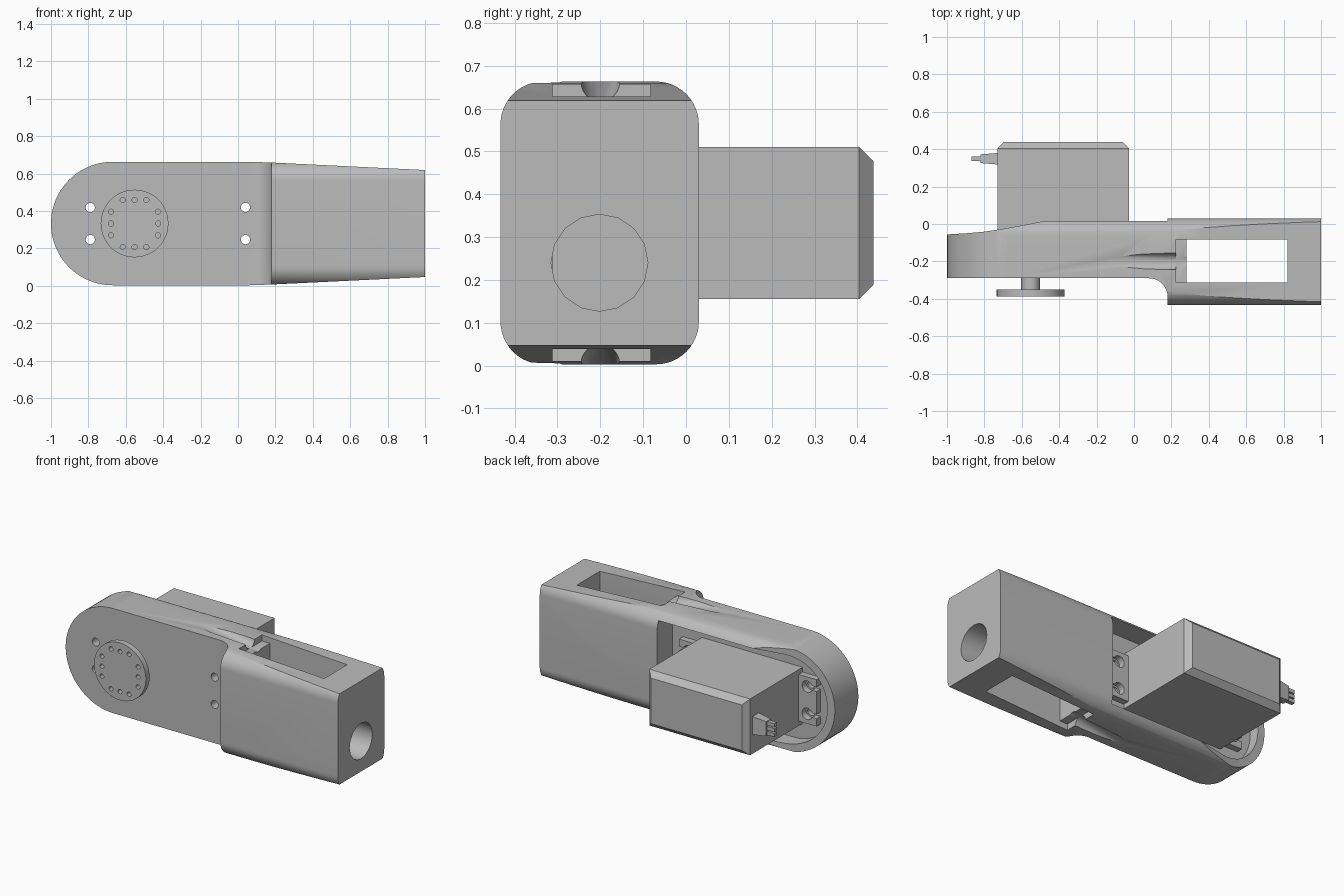
import bpy, bmesh, math
from mathutils import Vector

if "Cube" in bpy.data.objects:
    bpy.data.objects.remove(bpy.data.objects["Cube"])

grey = bpy.data.materials.new("plain grey")
grey.diffuse_color = (0.5, 0.5, 0.5, 1)
grey.use_nodes = True
grey.node_tree.nodes["Principled BSDF"].inputs["Base Color"].default_value = grey.diffuse_color
MID = 0.333


def to3d(a, b, c, axis):
    """Place profile point (a, b) at depth c along the axis."""
    return {'x': (c, a, b), 'y': (a, c, b), 'z': (a, b, c)}[axis]


def prisms(name, profiles, axis, lo, hi):
    """Extrude one or more closed profiles along an axis."""
    bm = bmesh.new()
    for pts in profiles:
        face = bm.faces.new([bm.verts.new(to3d(a, b, lo, axis)) for a, b in pts])
        ext = bmesh.ops.extrude_face_region(bm, geom=[face])
        move = Vector(to3d(0, 0, hi - lo, axis))
        bmesh.ops.translate(bm, vec=move, verts=[v for v in ext['geom'] if isinstance(v, bmesh.types.BMVert)])
    bmesh.ops.recalc_face_normals(bm, faces=bm.faces)
    me = bpy.data.meshes.new(name)
    bm.to_mesh(me)
    bm.free()
    me.materials.append(grey)
    ob = bpy.data.objects.new(name, me)
    bpy.context.collection.objects.link(ob)
    return ob


def box(name, x0, x1, y0, y1, z0, z1):
    return prisms(name, [rect(x0, x1, y0, y1)], 'z', z0, z1)


def rect(a0, a1, b0, b1):
    return [(a0, b0), (a1, b0), (a1, b1), (a0, b1)]


def arc(ca, cb, r, start, end, n):
    return [(ca + r * math.cos(math.radians(start + (end - start) * i / n)),
             cb + r * math.sin(math.radians(start + (end - start) * i / n))) for i in range(n + 1)]


def circle(ca, cb, r, n):
    return arc(ca, cb, r, 0, 360, n)[:-1]


def boolean(ob, tool, op='DIFFERENCE'):
    mod = ob.modifiers.new("cut", 'BOOLEAN')
    mod.object, mod.operation, mod.solver = tool, op, 'EXACT'
    bpy.context.view_layer.objects.active = ob
    bpy.ops.object.modifier_apply(modifier=mod.name)
    bpy.data.objects.remove(tool)


def bevel_face(ob, axis, value, width):
    """Chamfer the rim of the face lying at the given coordinate."""
    bm = bmesh.new()
    bm.from_mesh(ob.data)
    edges = [e for e in bm.edges if all(abs(v.co[axis] - value) < 1e-4 for v in e.verts)]
    bmesh.ops.bevel(bm, geom=edges, offset=width, segments=1, affect='EDGES')
    bm.to_mesh(ob.data)
    bm.free()


# Link housing: plan, side outline and rounded cross-section intersected
plan = ([(-1, -0.29), (0.08, -0.29)] + arc(0.08, -0.39, 0.1, 90, 0, 12)[1:]
        + [(0.18, -0.433), (1, -0.433), (1, 0.033), (-0.44, 0.033), (-0.47, 0.018),
           (-0.58, -0.004), (-0.7, -0.026), (-0.8, -0.041), (-0.9, -0.05), (-1, -0.056)])
housing = prisms("link_housing", [plan], 'z', -0.05, 0.72)
outline = arc(-0.67, MID, 0.33, 90, 270, 40) + [(0.06, 0.003), (0.18, 0.007), (1, 0.047),
                                              (1, 0.619), (0.18, 0.659), (0.06, 0.663)]
boolean(housing, prisms("outline", [outline], 'y', -0.6, 0.2), 'INTERSECT')
section = (arc(-0.07, 0.563, 0.1, 0, 90, 12) + arc(-0.333, 0.563, 0.1, 90, 180, 12)
           + arc(-0.333, 0.103, 0.1, 180, 270, 12) + arc(-0.07, 0.103, 0.1, 270, 360, 12))
boolean(housing, prisms("section", [section], 'x', -1.2, 1.2), 'INTERSECT')

# Open motor tray in the back
tray = arc(-0.67, MID, 0.28, 90, 270, 40) + [(0.18, MID - 0.28), (0.18, MID + 0.28)]
boolean(housing, prisms("tray", [tray], 'y', -0.12, 0.3))

# Through window, end hole and mounting holes
boolean(housing, box("window", 0.28, 0.82, -0.312, -0.083, -0.2, 0.9))
boolean(housing, prisms("end_hole", [circle(-0.202, 0.24, 0.113, 16)], 'x', 0.7, 1.2))
mounts = [(x, z) for x in (-0.79, 0.04) for z in (0.247, 0.419)]
boolean(housing, prisms("mount_holes", [circle(x, z, 0.025, 20) for x, z in mounts], 'y', -0.5, 0.1))

# Cable ledge and sloping round groove, mirrored top and bottom
for s in (1, -1):
    z0, z1 = sorted((MID + s * 0.285, MID + s * 0.5))
    boolean(housing, box("ledge", 0.225, 0.29, -0.312, -0.083, z0, z1))
    groove = prisms("groove", [circle(-0.2, 0, 0.045, 24)], 'x', -0.3, 0.3)
    for v in groove.data.vertices:
        v.co.z = MID + s * (v.co.z + 0.345 - 0.13 * (v.co.x - 0.1))
    if s < 0:
        groove.data.flip_normals()
    boolean(housing, groove)

# Motor case with chamfered back
motor = box("motor_case", -0.73, -0.027, -0.12, 0.438, 0.155, 0.51)
bevel_face(motor, 1, 0.438, 0.034)

# Motor mounting ears with keyhole slots
for name, x0, x1, hx, tip in (("left_ear", -0.855, -0.72, -0.79, -0.9), ("right_ear", -0.04, 0.105, 0.04, 0.15)):
    ear = box(name, x0, x1, -0.125, -0.08, 0.185, 0.48)
    boolean(ear, prisms("holes", [circle(hx, z, 0.036, 20) for z in (0.247, 0.419)], 'y', -0.3, 0.1))
    a, b = sorted((hx, tip))
    boolean(ear, prisms("slots", [rect(a, b, z - 0.014, z + 0.014) for z in (0.247, 0.419)], 'y', -0.3, 0.1))

# Cable plug and three pins
plug = box("cable_plug", -0.82, -0.725, 0.318, 0.38, 0.275, 0.39)
for v in plug.data.vertices:
    if v.co.x < -0.8:
        v.co.y = 0.349 + (v.co.y - 0.349) * 0.75
        v.co.z = MID + (v.co.z - MID) * 0.8
prisms("plug_pins", [rect(0.336, 0.362, z - 0.011, z + 0.011) for z in (0.302, 0.333, 0.364)], 'x', -0.87, -0.81)

# Output shaft and horn disc with screw holes
prisms("output_shaft", [circle(-0.553, MID, 0.05, 32)], 'y', -0.36, -0.2)
horn = prisms("horn_disc", [circle(-0.553, MID, 0.181, 48)], 'y', -0.387, -0.35)
offs = [(s * 0.126, t * 0.063) for s in (1, -1) for t in (-1, 0, 1)]
offs += [(b, a) for a, b in offs]
boolean(horn, prisms("horn_holes", [circle(-0.553 + a, MID + b, 0.014, 12) for a, b in offs], 'y', -0.5, -0.3))

# Smooth curved faces, keep edges crisp
for ob in bpy.context.collection.objects:
    ob.select_set(True)
bpy.context.view_layer.objects.active = housing
bpy.ops.object.shade_smooth_by_angle(angle=math.radians(25))
